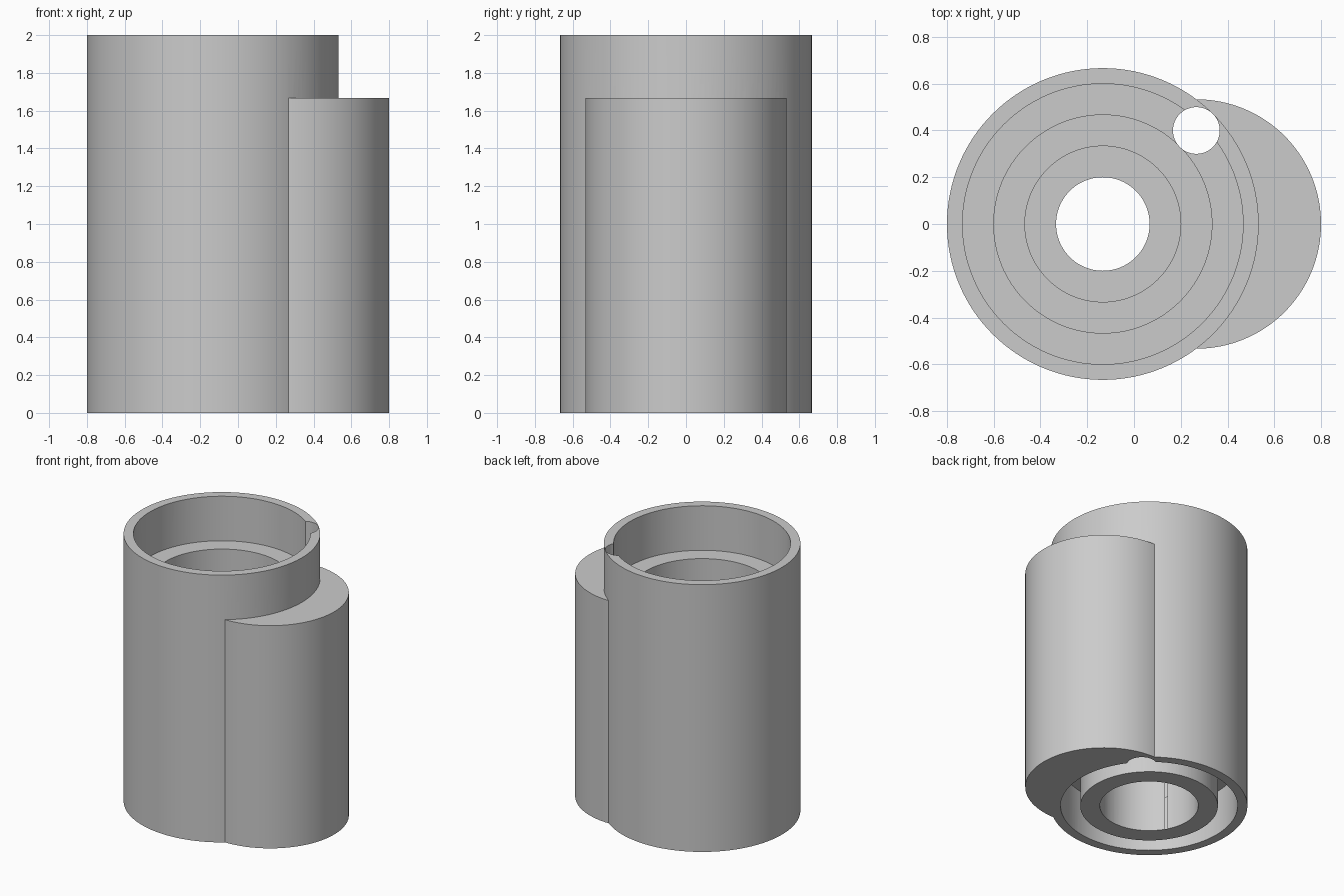
import bpy, bmesh, math

old = bpy.data.objects.get("Cube")
if old:
    bpy.data.objects.remove(old, do_unlink=True)

U = 1 / 15            # design module
MAIN_X = -2 * U       # axis of the main barrel
SIDE_X = 4 * U        # axis of the side lobe
SEGMENTS = 128

grey = bpy.data.materials.new("plain grey")
grey.use_nodes = True
colour = (0.6, 0.6, 0.6, 1)
grey.diffuse_color = colour
grey.node_tree.nodes["Principled BSDF"].inputs["Base Color"].default_value = colour


def lathe(name, profile, x, y=0, segments=SEGMENTS):
    """Revolve a closed (radius, height) outline, in modules, about a vertical axis."""
    bm = bmesh.new()
    rings = []
    for r, z in profile:
        if r == 0:
            rings.append([bm.verts.new((x, y, z * U))] * segments)
        else:
            turns = [math.tau * i / segments for i in range(segments)]
            rings.append([bm.verts.new((x + r * U * math.cos(a), y + r * U * math.sin(a), z * U))
                          for a in turns])
    for a, b in zip(rings, rings[1:] + rings[:1]):
        if a[0] is a[1] and b[0] is b[1]:
            continue
        for i in range(segments):
            j = (i + 1) % segments
            bm.faces.new(list(dict.fromkeys((a[i], a[j], b[j], b[i]))))
    bmesh.ops.recalc_face_normals(bm, faces=bm.faces)
    mesh = bpy.data.meshes.new(name)
    bm.to_mesh(mesh)
    bm.free()
    mesh.materials.append(grey)
    obj = bpy.data.objects.new(name, mesh)
    bpy.context.collection.objects.link(obj)
    return obj


def combine(target, tool, operation):
    """Apply a boolean and discard the tool."""
    mod = target.modifiers.new("cut", 'BOOLEAN')
    mod.operation, mod.solver, mod.object = operation, 'EXACT', tool
    bpy.context.view_layer.objects.active = target
    bpy.ops.object.modifier_apply(modifier=mod.name)
    bpy.data.objects.remove(tool, do_unlink=True)


def rod(r, low, high):
    return [(0, low), (r, low), (r, high), (0, high)]


# Main barrel with the lower side lobe
body = lathe("barrel_body", rod(10, 0, 30), MAIN_X)
combine(body, lathe("side_lobe", rod(8, 0, 25), SIDE_X), 'UNION')

# Stepped bore: wide socket on top, narrow web inside, open sleeve below
bore = [(0, -1), (5, -1), (5, 10), (3, 10), (3, 15), (5, 15), (5, 20),
        (7, 20), (7, 25), (9, 25), (9, 31), (0, 31)]
combine(body, lathe("bore_cutter", bore, MAIN_X), 'DIFFERENCE')

# Ring groove around the lower sleeve
groove = [(7, -1), (9, -1), (9, 5), (7, 5)]
combine(body, lathe("groove_cutter", groove, MAIN_X), 'DIFFERENCE')

# Small through hole in the wall
combine(body, lathe("pin_hole_cutter", rod(1.5, -1, 31), SIDE_X, 6 * U, 48), 'DIFFERENCE')

# Smooth curved walls with crisp edges
bpy.ops.object.select_all(action='DESELECT')
body.select_set(True)
bpy.context.view_layer.objects.active = body
bpy.ops.object.shade_smooth_by_angle(angle=math.radians(30))
